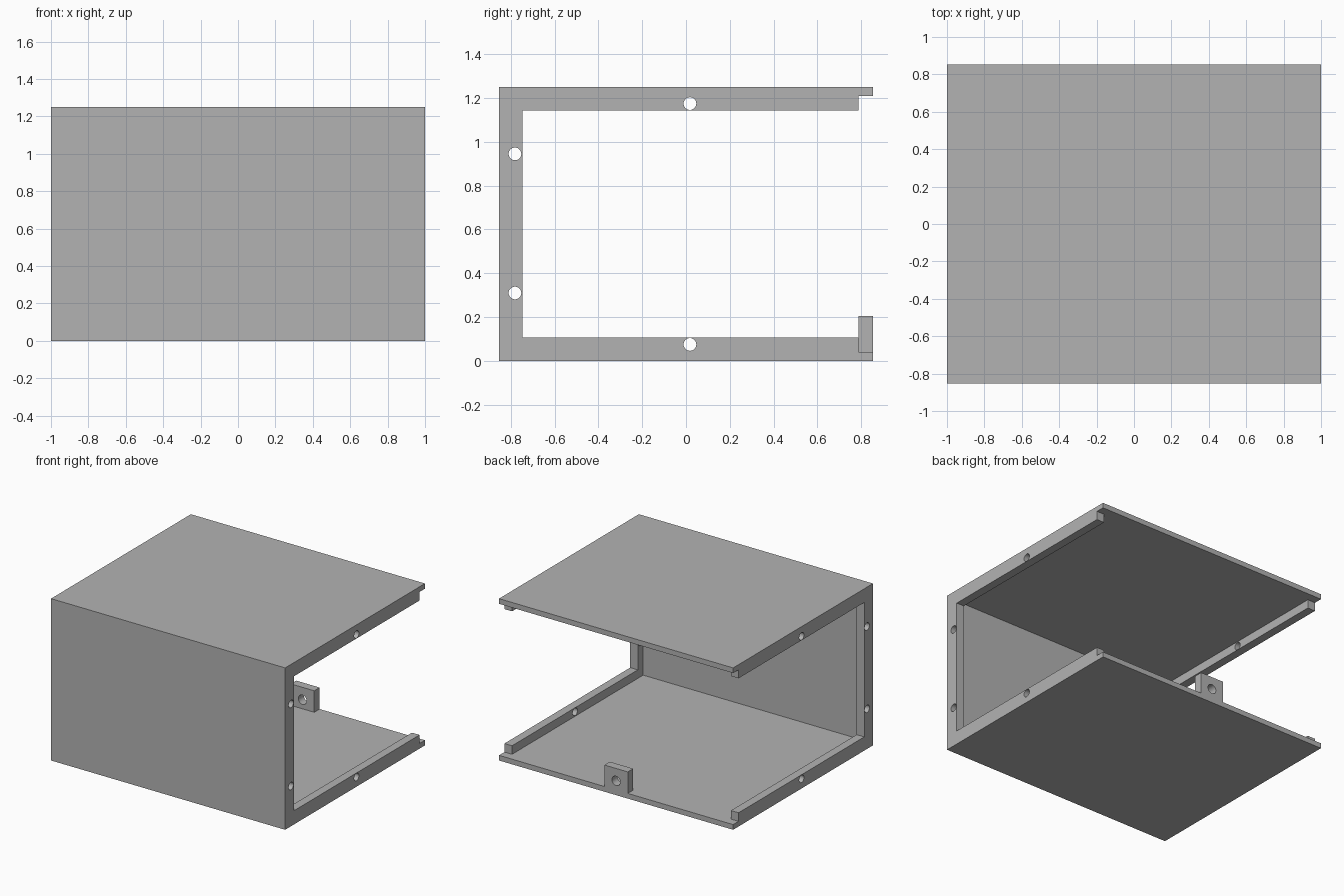
import bpy
import bmesh
from math import pi
from mathutils import Matrix

default_cube = bpy.data.objects.get("Cube")
if default_cube:
    bpy.data.objects.remove(default_cube, do_unlink=True)

# Overall sizes
HALF_X, HALF_Y, HEIGHT = 1.0, 0.853, 1.25
WALL = 0.04         # panel thickness
FRAME = 0.106       # panel plus rib thickness
RIB_WIDTH = 0.065
RIB_BACK = 0.787    # ribs stop short of the open back

grey = bpy.data.materials.new("plain grey")
grey.use_nodes = True
colour = (0.45, 0.45, 0.45, 1)
grey.diffuse_color = colour
grey.node_tree.nodes["Principled BSDF"].inputs["Base Color"].default_value = colour


def finish(name, bm):
    bmesh.ops.recalc_face_normals(bm, faces=bm.faces)
    mesh = bpy.data.meshes.new(name)
    bm.to_mesh(mesh)
    bm.free()
    mesh.materials.append(grey)
    obj = bpy.data.objects.new(name, mesh)
    bpy.context.collection.objects.link(obj)
    return obj


def extrude_profile(name, points, x0, x1):
    """Extrude a (y, z) outline along x."""
    bm = bmesh.new()
    face = bm.faces.new([bm.verts.new((x0, y, z)) for y, z in points])
    result = bmesh.ops.extrude_face_region(bm, geom=[face])
    moved = [v for v in result["geom"] if isinstance(v, bmesh.types.BMVert)]
    bmesh.ops.translate(bm, verts=moved, vec=(x1 - x0, 0, 0))
    return finish(name, bm)


def c_profile(outer, inner, back):
    """C-shaped outline, open at the back, between two insets."""
    return [(back, outer), (-HALF_Y + outer, outer),
            (-HALF_Y + outer, HEIGHT - outer), (back, HEIGHT - outer),
            (back, HEIGHT - inner), (-HALF_Y + inner, HEIGHT - inner),
            (-HALF_Y + inner, inner), (back, inner)]


def drill(obj, centres, radius, rotation):
    """Cut round through-holes with one hidden cutter."""
    bm = bmesh.new()
    for centre in centres:
        bmesh.ops.create_cone(bm, cap_ends=True, segments=32, radius1=radius,
                              radius2=radius, depth=0.3,
                              matrix=Matrix.Translation(centre) @ rotation)
    cutter = finish(obj.name + "_hole_cutter", bm)
    cutter.hide_render = True
    cutter.hide_viewport = True
    cutter.display_type = 'WIRE'
    cut = obj.modifiers.new("holes", 'BOOLEAN')
    cut.operation = 'DIFFERENCE'
    cut.solver = 'EXACT'
    cut.object = cutter


# Thin shell: floor, front and roof panels
extrude_profile("shell", c_profile(0, WALL, HALF_Y), -HALF_X, HALF_X)

# Drilled ribs along both open sides
rib_holes = [(0.018, 0.075), (0.018, HEIGHT - 0.075),
             (-0.781, 0.31), (-0.781, 0.945)]
for side, name in ((1, "left_rib"), (-1, "right_rib")):
    rib = extrude_profile(name, c_profile(WALL, FRAME, RIB_BACK),
                          side * (HALF_X - RIB_WIDTH), side * HALF_X)
    drill(rib, [(side * HALF_X, y, z) for y, z in rib_holes], 0.029,
          Matrix.Rotation(pi / 2, 4, 'Y'))

# Fixing tab at the middle of the back edge
tab = extrude_profile("fixing_tab", [(RIB_BACK, WALL), (HALF_Y, WALL),
                                     (HALF_Y, 0.206), (RIB_BACK, 0.206)], -0.1, 0.1)
drill(tab, [(0, HALF_Y, 0.11)], 0.036, Matrix.Rotation(pi / 2, 4, 'X'))
